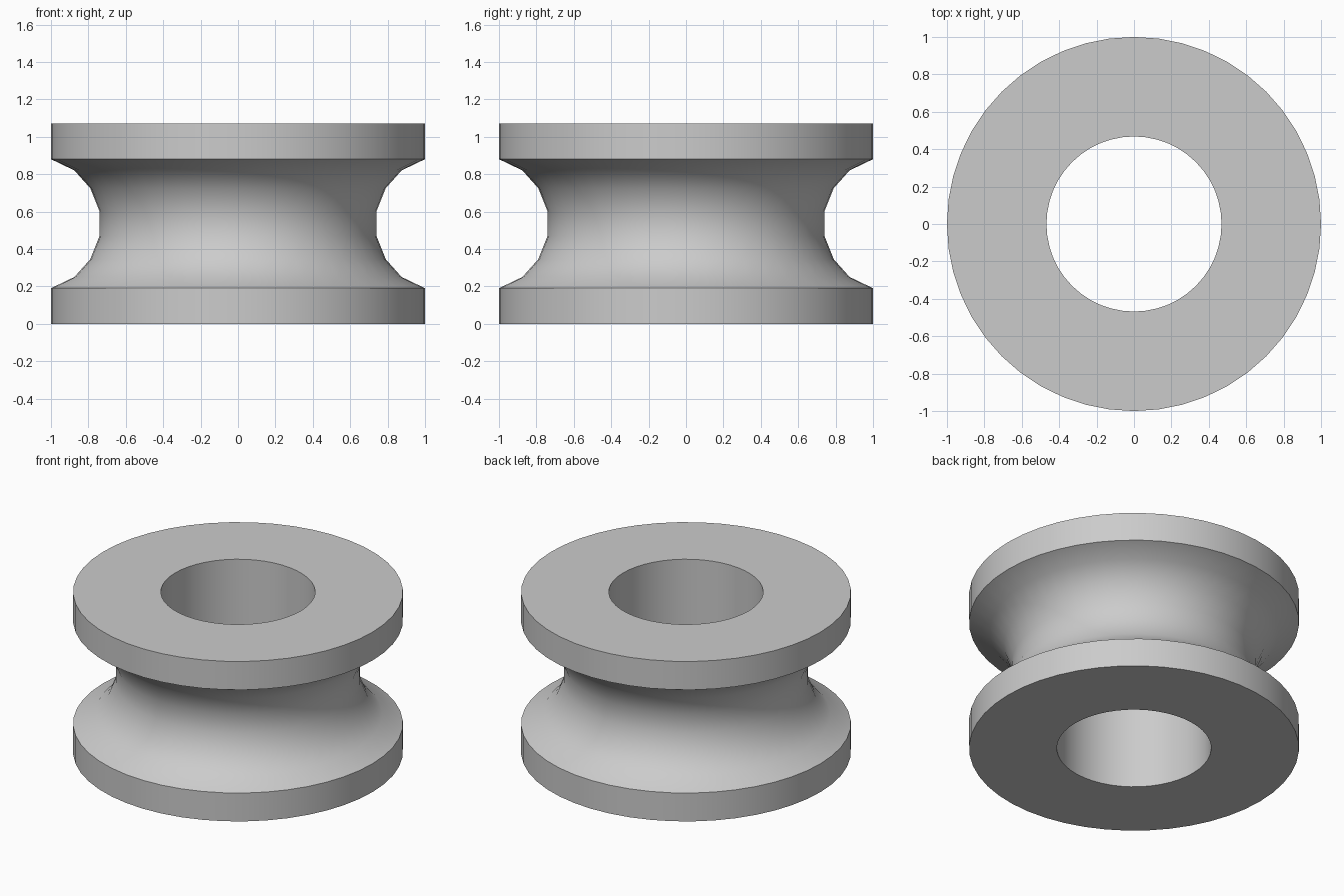
import bpy, bmesh, math

cube = bpy.data.objects.get("Cube")
if cube:
    bpy.data.objects.remove(cube, do_unlink=True)

SEGMENTS = 48
HEIGHT = 1.07
BORE = 0.468

# Lower half of the outer profile (radius, height), mirrored for the upper half
lower = [(1.0, 0.0), (1.0, 0.19), (0.875, 0.25), (0.79, 0.345), (0.74, 0.47)]
upper = [(r, HEIGHT - z) for r, z in reversed(lower)]
profile = [(BORE, 0.0)] + lower + upper + [(BORE, HEIGHT)]

# Revolve the closed profile into a grooved ring
bm = bmesh.new()
rings = []
for i in range(SEGMENTS):
    a = math.tau * i / SEGMENTS
    rings.append([bm.verts.new((r * math.cos(a), r * math.sin(a), z)) for r, z in profile])
for i, ring in enumerate(rings):
    following = rings[(i + 1) % SEGMENTS]
    for j in range(len(profile)):
        k = (j + 1) % len(profile)
        bm.faces.new((ring[j], following[j], following[k], ring[k]))
bmesh.ops.recalc_face_normals(bm, faces=bm.faces)
mesh = bpy.data.meshes.new("grooved_roller")
bm.to_mesh(mesh)
bm.free()
roller = bpy.data.objects.new("grooved_roller", mesh)
bpy.context.collection.objects.link(roller)

# Plain grey material
grey = bpy.data.materials.new("plain_grey")
grey.use_nodes = True
colour = (0.6, 0.6, 0.6, 1.0)
grey.diffuse_color = colour
grey.node_tree.nodes["Principled BSDF"].inputs["Base Color"].default_value = colour
mesh.materials.append(grey)

# Smooth groove and walls, crisp rims
bpy.ops.object.select_all(action="DESELECT")
roller.select_set(True)
bpy.context.view_layer.objects.active = roller
bpy.ops.object.shade_smooth_by_angle(angle=math.radians(30))
